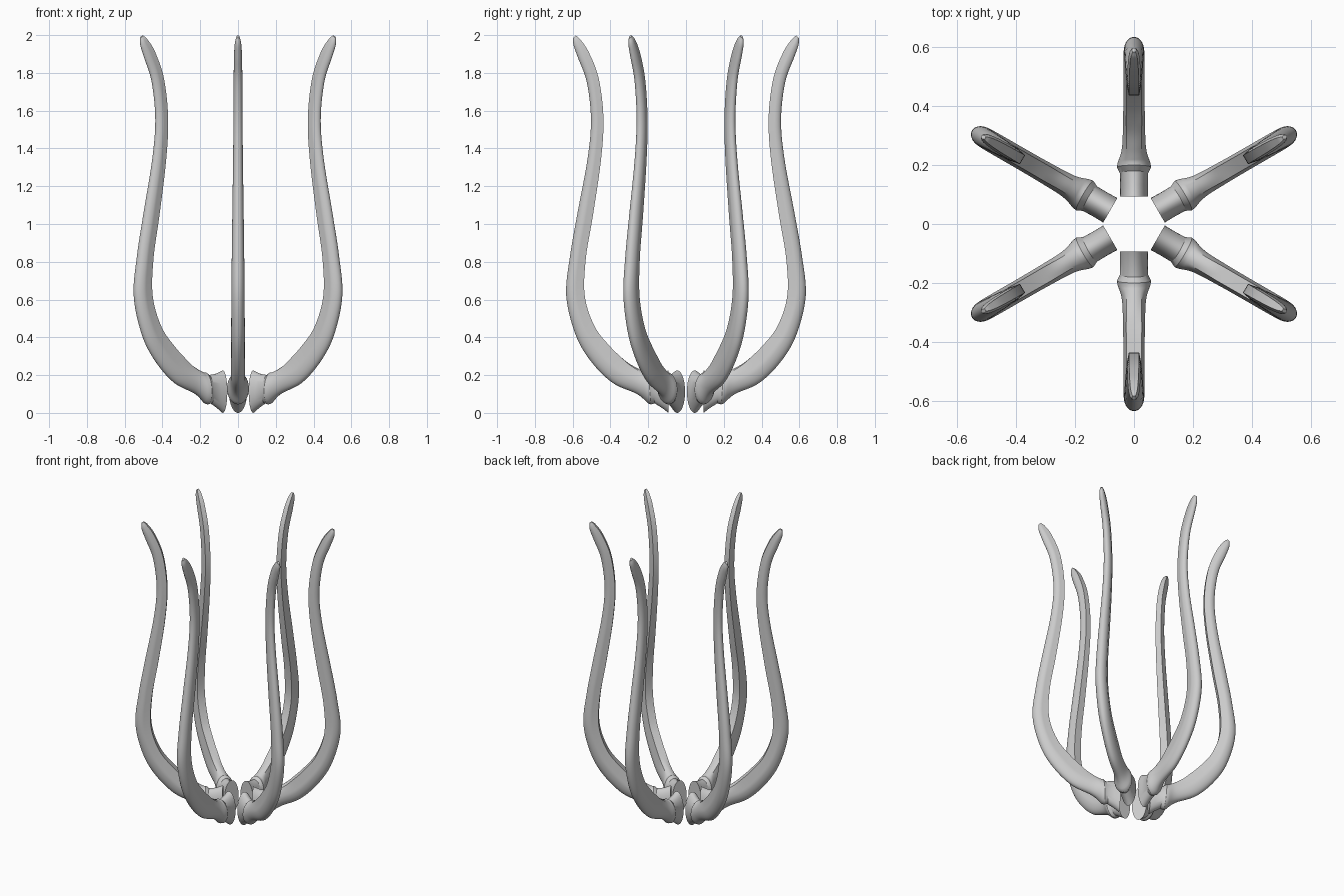
import bpy, bmesh, math
from mathutils import Vector

if "Cube" in bpy.data.objects:
    bpy.data.objects.remove(bpy.data.objects["Cube"])

ARMS = 6
SIDES = 40

grey = bpy.data.materials.new("plain grey")
grey.use_nodes = True
grey.diffuse_color = (0.6, 0.6, 0.6, 1)
grey.node_tree.nodes["Principled BSDF"].inputs["Base Color"].default_value = (0.6, 0.6, 0.6, 1)

# Stations along an arm: inner edge (r, z), outer edge (r, z), half width
socket = [
    (.093, .225, .093, .0, .048),
    (.135, .207, .125, .025, .047),
    (.18, .2, .165, .05, .048),
    (.2, .215, .185, .045, .058),
]
limb = [
    (.212, .214, .2, .05, .056),
    (.255, .235, .26, .1, .041),
    (.32, .275, .39, .16, .037),
    (.405, .355, .505, .275, .036),
    (.485, .46, .585, .415, .036),
    (.536, .62, .634, .62, .035),
    (.53, .82, .614, .83, .033),
    (.492, 1.05, .574, 1.06, .03),
    (.45, 1.34, .522, 1.34, .026),
    (.437, 1.56, .503, 1.55, .024),
    (.462, 1.77, .525, 1.75, .023),
    (.515, 1.91, .572, 1.88, .021),
    (.56, 1.977, .595, 1.945, .016),
    (.583, 1.998, .598, 1.985, .007),
]


def smooth_stations(rows, steps=6):
    """Catmull-Rom interpolation through the station rows."""
    pts = [Vector(r) for r in rows]
    pts = [2 * pts[0] - pts[1]] + pts + [2 * pts[-1] - pts[-2]]
    result = []
    for a, b, c, d in zip(pts, pts[1:], pts[2:], pts[3:]):
        for i in range(steps):
            t = i / steps
            result.append(b + (c - a) * (t / 2)
                          + (2 * a - 5 * b + 4 * c - d) * (t * t / 2)
                          + (3 * b - a - 3 * c + d) * (t ** 3 / 2))
    return result + [pts[-2]]


def section_point(k, flat):
    """Oval section that turns into one with a flat inner face."""
    t = math.tau * k / SIDES
    c, s = math.cos(t), math.sin(t)
    scale = 1
    if c < -1e-6:
        taper = 1 - math.tan(math.pi / 5)
        scale = min(1 / -c, 1 / (abs(s) - taper * c))
    scale = 1 + (scale - 1) * flat
    return c * scale, s * scale


def build_arm():
    bm = bmesh.new()
    rings = []
    for ri, zi, ro, zo, width in [Vector(r) for r in socket] + smooth_stations(limb):
        inner, outer = Vector((ri, 0, zi)), Vector((ro, 0, zo))
        middle, half = (inner + outer) / 2, (outer - inner) / 2
        flat = min(max((ri - 0.22) / 0.12, 0), 1)
        ring = []
        for k in range(SIDES):
            u, v = section_point(k, flat)
            ring.append(bm.verts.new(middle + half * u + Vector((0, width * v, 0))))
        rings.append(ring)
    for a, b in zip(rings, rings[1:]):
        for k in range(SIDES):
            n = (k + 1) % SIDES
            bm.faces.new((a[k], a[n], b[n], b[k]))
    bm.faces.new(rings[0])
    bm.faces.new(rings[-1])
    bmesh.ops.recalc_face_normals(bm, faces=bm.faces)
    mesh = bpy.data.meshes.new("curved_arm")
    bm.to_mesh(mesh)
    bm.free()
    mesh.materials.append(grey)
    return mesh


# Six identical arms around the centre
arm_mesh = build_arm()
for i in range(ARMS):
    arm = bpy.data.objects.new(f"curved_arm_{i + 1}", arm_mesh)
    arm.rotation_euler.z = math.radians(30) + math.tau * i / ARMS
    bpy.context.collection.objects.link(arm)

bpy.ops.object.select_all(action='DESELECT')
arm.select_set(True)
bpy.context.view_layer.objects.active = arm
bpy.ops.object.shade_smooth_by_angle(angle=math.radians(30))
